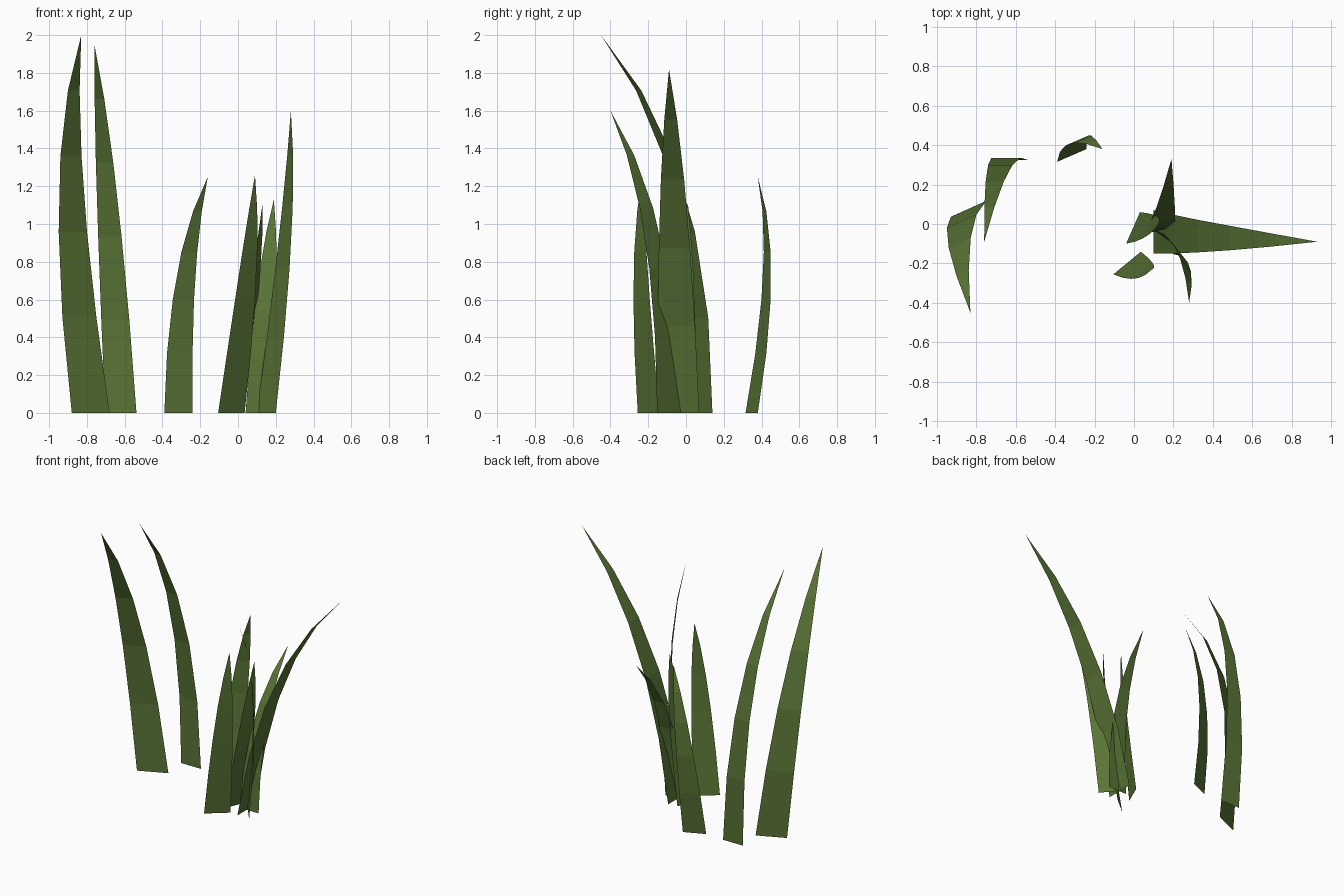
import bpy
from mathutils import Vector

cube = bpy.data.objects.get("Cube")
if cube:
    bpy.data.objects.remove(cube, do_unlink=True)

# Single grass colour
green = bpy.data.materials.new("grass_green")
green.use_nodes = True
colour = (0.1, 0.175, 0.036, 1)
green.diffuse_color = colour
green.node_tree.nodes["Principled BSDF"].inputs["Base Color"].default_value = colour

# Width of each ring relative to the base, ending in a pointed tip
TAPER = (1, 0.9, 0.75, 0.56, 0.31)


def blade(name, height, root, bend, tip, width):
    """Flat tapering strip that follows a quadratic curve from root to tip."""
    start = Vector((*root, 0))
    middle = Vector((*bend, height * 0.665))
    end = Vector((*tip, height))
    half = Vector((*width, 0)) / 2
    rings = len(TAPER)

    verts = []
    for i, scale in enumerate(TAPER):
        u = i / rings
        centre = start * (1 - u) ** 2 + middle * 2 * u * (1 - u) + end * u * u
        verts += [centre - half * scale, centre + half * scale]
    verts.append(end)

    faces = [(k, k + 1, k + 3, k + 2) for k in range(0, 2 * rings - 2, 2)]
    faces.append((2 * rings - 2, 2 * rings - 1, 2 * rings))

    mesh = bpy.data.meshes.new(name)
    mesh.from_pydata(verts, [], faces)
    mesh.materials.append(green)
    obj = bpy.data.objects.new(name, mesh)
    bpy.context.collection.objects.link(obj)
    return obj


# Tall pair on the right side
blade("tall_outer_blade", 2.0, root=(-0.78, 0.095), bend=(-0.96, 0.107),
      tip=(-0.83, -0.45), width=(0.2, 0.09))
blade("tall_inner_blade", 1.95, root=(-0.62, 0.325), bend=(-0.695, 0.41),
      tip=(-0.76, -0.09), width=(0.165, 0))

# Lone blade at the back
blade("back_blade", 1.25, root=(-0.315, 0.348), bend=(-0.313, 0.495),
      tip=(-0.16, 0.38), width=(0.15, 0.065))

# Clump on the left side
blade("front_blade", 1.26, root=(-0.035, -0.198), bend=(0.075, -0.265),
      tip=(0.09, -0.23), width=(0.14, 0.115))
blade("sweeping_blade", 1.82, root=(0.1, -0.04), bend=(0.29, -0.068),
      tip=(0.93, -0.09), width=(0, 0.22))
blade("forward_curling_blade", 1.6, root=(0.15, -0.09), bend=(0.285, -0.107),
      tip=(0.28, -0.4), width=(0.1, -0.125))
blade("backward_leaning_blade", 1.13, root=(0.12, -0.04), bend=(0.155, -0.04),
      tip=(0.19, 0.33), width=(0.16, 0))
blade("short_middle_blade", 1.11, root=(-0.005, -0.02), bend=(0.11, -0.015),
      tip=(0.13, 0.01), width=(0.07, 0.16))
